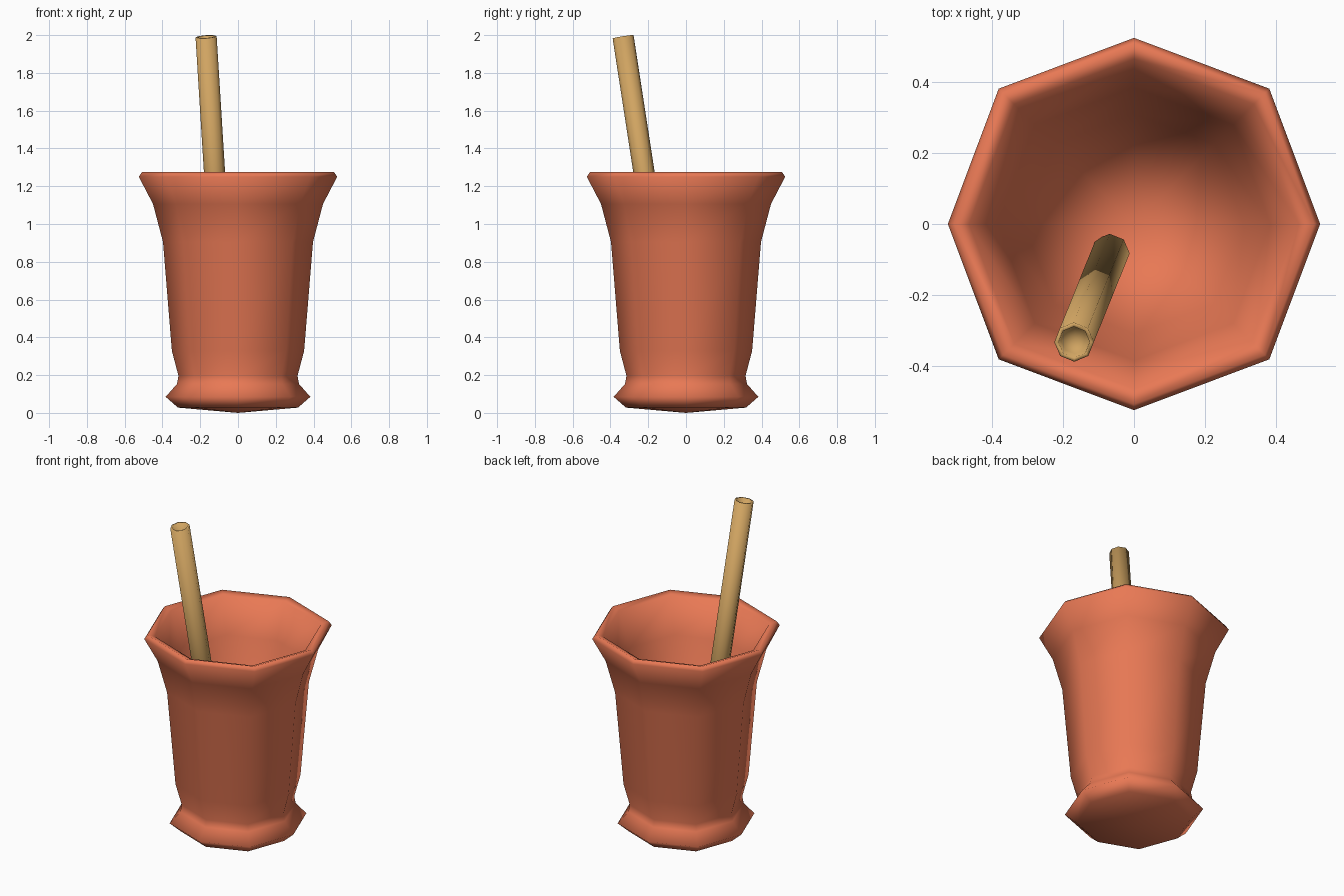
import bpy, bmesh, math
from mathutils import Vector

if "Cube" in bpy.data.objects:
    bpy.data.objects.remove(bpy.data.objects["Cube"])


def material(name, color):
    m = bpy.data.materials.new(name)
    m.diffuse_color = color
    m.use_nodes = True
    m.node_tree.nodes["Principled BSDF"].inputs["Base Color"].default_value = m.diffuse_color
    return m


def lathe(name, profile, sides, mat, diag=1.0, turn=0.0):
    """Revolve (radius, z) points; radius 0 becomes a single pole vertex."""
    bm = bmesh.new()
    rings = []
    for r, z in profile:
        if r == 0:
            rings.append([bm.verts.new((0, 0, z))] * sides)
            continue
        ring = []
        for i in range(sides):
            a = 2 * math.pi * i / sides + turn
            k = r * (diag if i % 2 else 1.0)
            ring.append(bm.verts.new((k * math.cos(a), k * math.sin(a), z)))
        rings.append(ring)
    for lo, hi in zip(rings, rings[1:]):
        for i in range(sides):
            j = (i + 1) % sides
            quad = dict.fromkeys([lo[i], lo[j], hi[j], hi[i]])
            bm.faces.new(list(quad))
    bmesh.ops.recalc_face_normals(bm, faces=bm.faces)
    for f in bm.faces:
        f.smooth = True
    me = bpy.data.meshes.new(name)
    bm.to_mesh(me)
    bm.free()
    me.materials.append(mat)
    ob = bpy.data.objects.new(name, me)
    bpy.context.collection.objects.link(ob)
    return ob


clay = material("clay", (0.81, 0.19, 0.09, 1))
wood = material("wood", (0.63, 0.37, 0.12, 1))

# Eight-sided cup: underside, foot, flared wall, rim, tapering hollow
lathe("cup", [
    (0, 0.0), (0.318, 0.028), (0.383, 0.085), (0.323, 0.153), (0.315, 0.196),
    (0.35, 0.328), (0.397, 0.905), (0.45, 1.106), (0.525, 1.25),
    (0.508, 1.275), (0.465, 1.26), (0.385, 1.05), (0.31, 0.72), (0, 0.2),
], 8, clay, diag=1.028)

# Straw with a recessed top, leaning towards the front left
top = Vector((-0.169, -0.333, 1.991))
end = Vector((-0.068, -0.083, 0.37))
axis = top - end
n = axis.length
straw = lathe("straw", [
    (0, 0), (0.056, 0), (0.056, n), (0.044, n), (0.04, n - 0.04), (0, n - 0.05),
], 8, wood, turn=math.pi / 8)
straw.location = end
straw.rotation_euler = axis.to_track_quat('Z', 'Y').to_euler()
